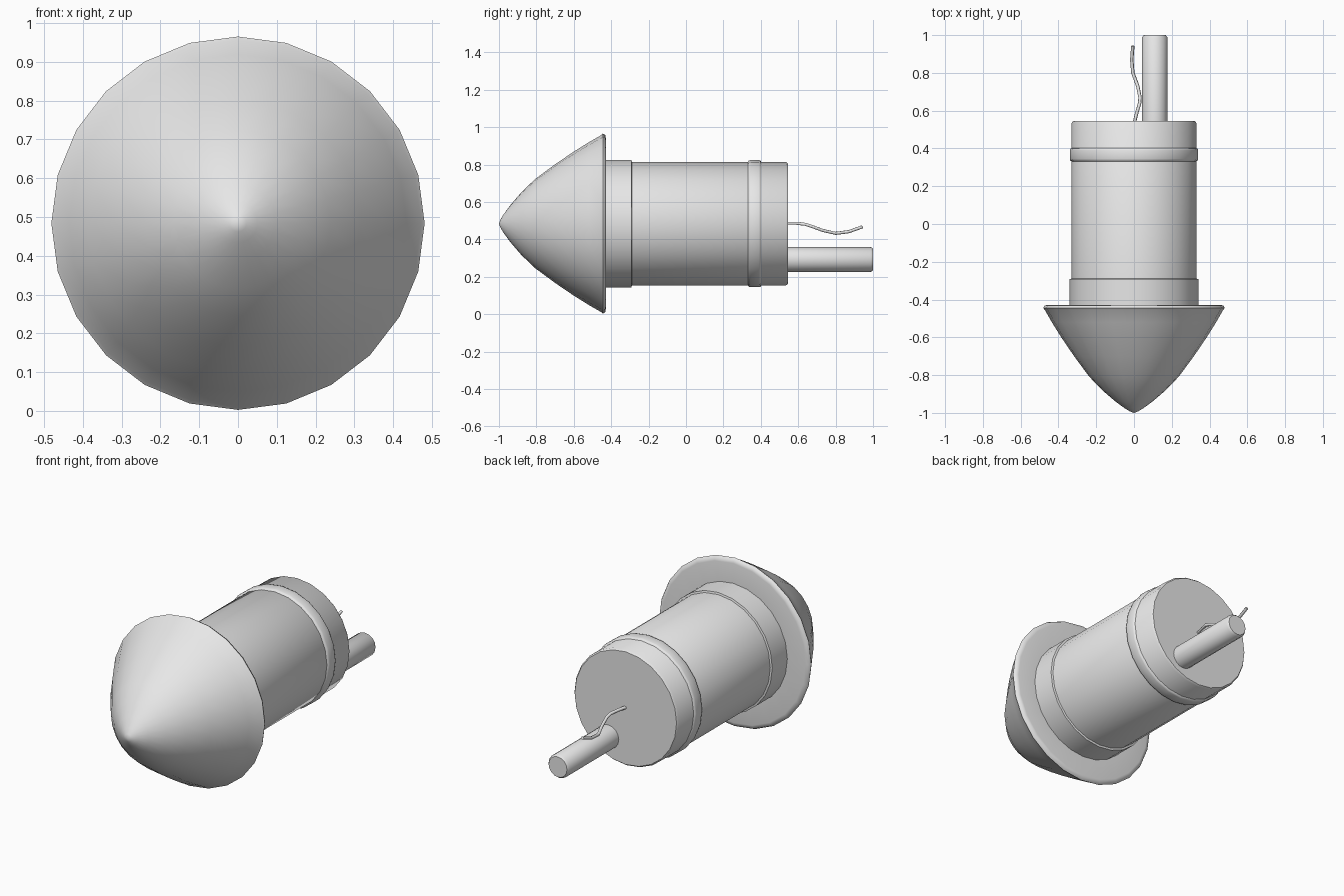
import bpy, bmesh, math

cube = bpy.data.objects.get("Cube")
if cube:
    bpy.data.objects.remove(cube, do_unlink=True)

AXIS_Z = 0.484   # height of the rocket's long axis

grey = bpy.data.materials.new("plain grey")
grey.use_nodes = True
grey.diffuse_color = (0.8, 0.8, 0.8, 1)
grey.node_tree.nodes["Principled BSDF"].inputs["Base Color"].default_value = (0.8, 0.8, 0.8, 1)


def lathe(name, profile, sides=24, x=0.0, z=AXIS_Z, angle=40):
    """Revolve (y, radius) points about an axis parallel to y."""
    bm = bmesh.new()
    rings = []
    for y, r in profile:
        if r == 0:
            rings.append([bm.verts.new((x, y, z))] * sides)
            continue
        rings.append([bm.verts.new((x + r * math.sin(2 * math.pi * i / sides), y,
                                    z + r * math.cos(2 * math.pi * i / sides)))
                      for i in range(sides)])
    for a, b in zip(rings, rings[1:]):
        for i in range(sides):
            j = (i + 1) % sides
            bm.faces.new(dict.fromkeys((a[i], a[j], b[j], b[i])))
    bmesh.ops.recalc_face_normals(bm, faces=bm.faces)
    mesh = bpy.data.meshes.new(name)
    bm.to_mesh(mesh)
    bm.free()
    mesh.materials.append(grey)
    obj = bpy.data.objects.new(name, mesh)
    bpy.context.collection.objects.link(obj)
    bpy.ops.object.select_all(action='DESELECT')
    obj.select_set(True)
    bpy.context.view_layer.objects.active = obj
    bpy.ops.object.shade_smooth_by_angle(angle=math.radians(angle))
    return obj


# Pointed nose with a slim bevelled rim and a flat back
lathe("nose_cone", [(-1.0, 0), (-0.992, 0.022), (-0.975, 0.05), (-0.94, 0.098),
                    (-0.88, 0.168), (-0.807, 0.238), (-0.70, 0.317), (-0.60, 0.385),
                    (-0.52, 0.435), (-0.455, 0.472), (-0.445, 0.481), (-0.432, 0.474),
                    (-0.428, 0.455), (-0.428, 0.32), (-0.428, 0)], angle=60)

# Main tube with a rounded rear edge
lathe("body_tube", [(-0.44, 0), (-0.44, 0.33), (0.535, 0.33),
                    (0.545, 0.322), (0.545, 0)], angle=50)

# Raised bands around the tube
lathe("front_band", [(-0.435, 0.325), (-0.435, 0.341), (-0.292, 0.341), (-0.288, 0.325)])
lathe("rear_band", [(0.328, 0.325), (0.336, 0.337), (0.345, 0.34), (0.39, 0.34),
                    (0.399, 0.337), (0.404, 0.325)], angle=60)

# Guide stick
lathe("stick", [(0.52, 0), (0.52, 0.067), (0.988, 0.067), (1.0, 0.058), (1.0, 0)],
      sides=16, x=0.11, z=0.292, angle=50)

# Wavy fuse
curve = bpy.data.curves.new("fuse", 'CURVE')
curve.dimensions = '3D'
curve.bevel_depth = 0.009
curve.bevel_resolution = 1
curve.use_fill_caps = True
path = [(0, 0.53, 0.486), (0.015, 0.59, 0.486), (0.03, 0.64, 0.48), (0.032, 0.67, 0.47),
        (0.02, 0.73, 0.448), (-0.006, 0.80, 0.432), (-0.012, 0.87, 0.441), (-0.006, 0.943, 0.467)]
spline = curve.splines.new('POLY')
spline.points.add(len(path) - 1)
for point, co in zip(spline.points, path):
    point.co = (*co, 1)
curve.materials.append(grey)
bpy.context.collection.objects.link(bpy.data.objects.new("fuse", curve))
